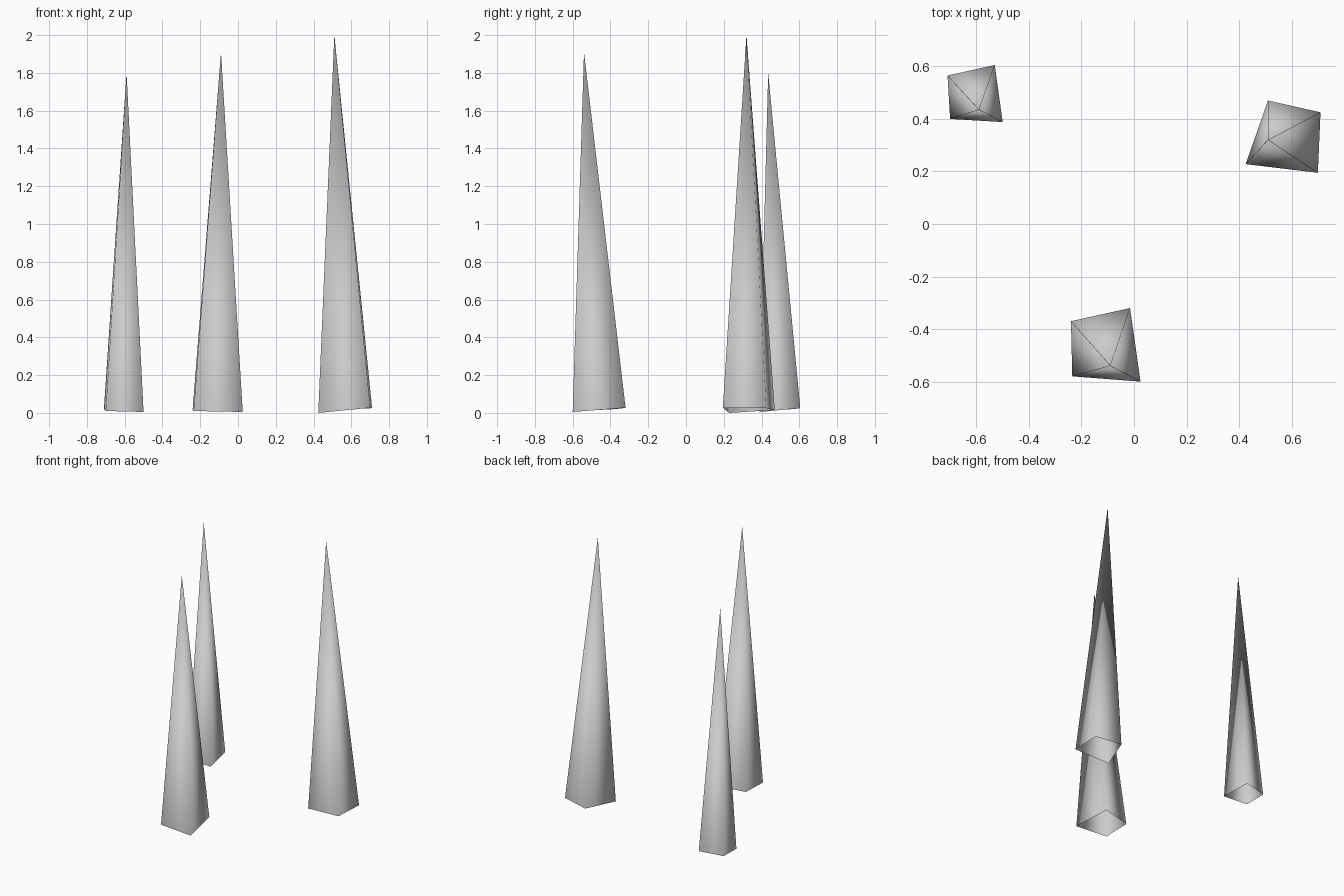
import bpy

if "Cube" in bpy.data.objects:
    bpy.data.objects.remove(bpy.data.objects["Cube"])

grey = bpy.data.materials.new("light grey")
grey.diffuse_color = (0.6, 0.6, 0.6, 1)
grey.use_nodes = True
grey.node_tree.nodes["Principled BSDF"].inputs["Base Color"].default_value = grey.diffuse_color


def spike(name, tip, base):
    """Leaning four-sided spike, open underneath; base runs counter-clockwise."""
    faces = [(i, (i + 1) % 4, 4) for i in range(4)]
    mesh = bpy.data.meshes.new(name)
    mesh.from_pydata(base + [tip], [], faces)
    mesh.materials.append(grey)
    mesh.shade_smooth()
    obj = bpy.data.objects.new(name, mesh)
    bpy.context.collection.objects.link(obj)


# Short spike at the back left
spike("short_spike", (-0.59, 0.435, 1.80),
      [(-0.70, 0.40, 0.01), (-0.50, 0.388, 0.005), (-0.53, 0.605, 0.025), (-0.71, 0.565, 0.02)])

# Middle spike at the front
spike("middle_spike", (-0.09, -0.54, 1.91),
      [(-0.235, -0.58, 0.01), (0.025, -0.60, 0.005), (-0.015, -0.32, 0.027), (-0.24, -0.37, 0.02)])

# Tall spike at the back right
spike("tall_spike", (0.51, 0.32, 2.0),
      [(0.425, 0.228, 0.0), (0.70, 0.195, 0.027), (0.71, 0.425, 0.025), (0.51, 0.47, 0.015)])
